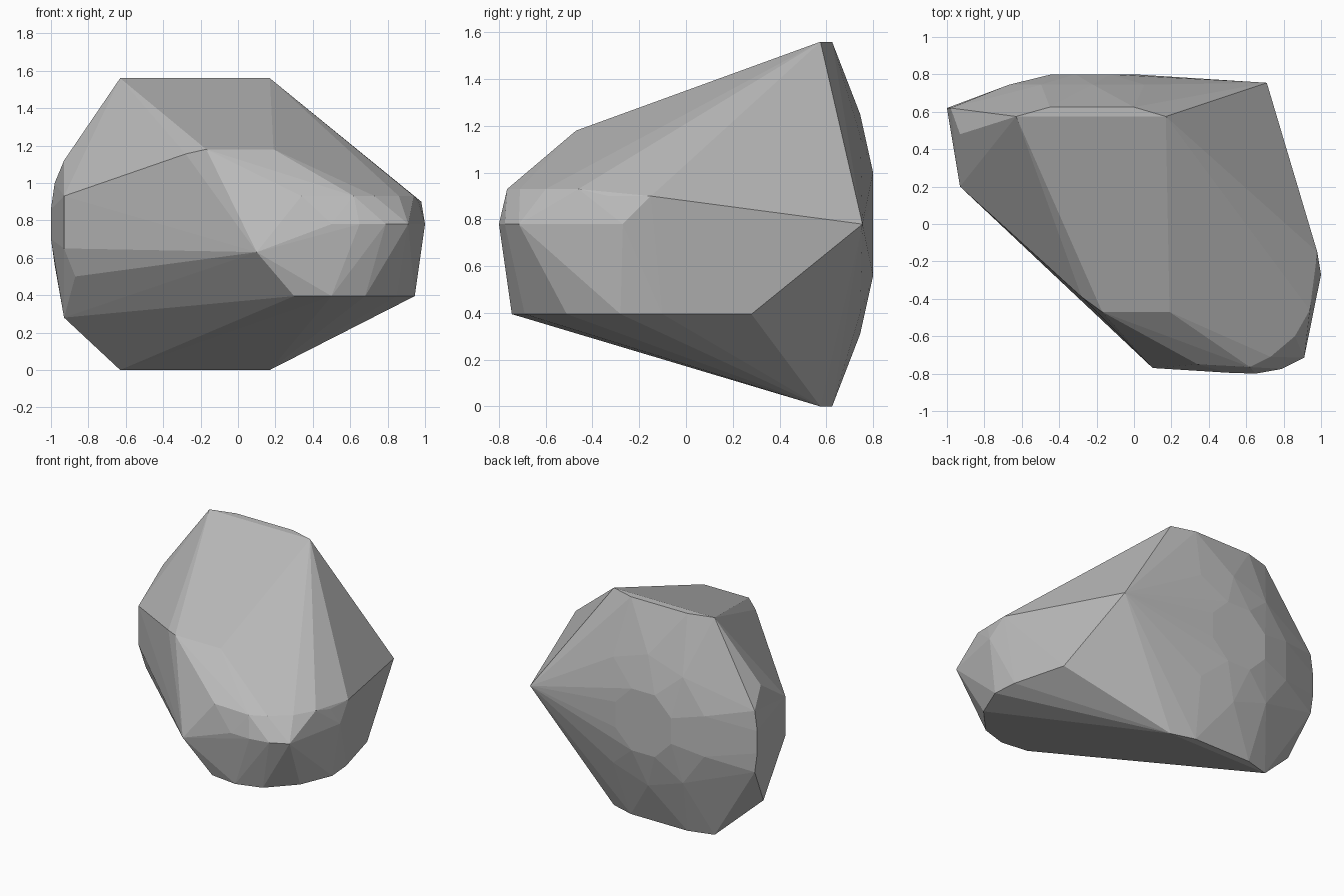
import bpy
import bmesh
from math import sin, cos, pi

default_cube = bpy.data.objects.get("Cube")
if default_cube:
    bpy.data.objects.remove(default_cube)

MIDDLE = 0.78      # height of the rock's middle plane
corners = []       # points that the faceted stone is wrapped around


def add_level(height, plan):
    """Add corners that share one height."""
    for x, y in plan:
        corners.append((x, y, height))


def add_mirrored(points):
    """Add corners above the middle plane and their reflections below it."""
    for x, y, z in points:
        corners.append((x, y, z))
        corners.append((x, y, 2 * MIDDLE - z))


def add_back_ring(radius, depth, count, turn):
    """Add a ring of corners to the rounded back."""
    for i in range(count):
        angle = 2 * pi * (i + turn) / count
        corners.append((-0.22 + radius * cos(angle), depth, MIDDLE + radius * sin(angle)))


# Top and bottom ridges, left rim and the pointed right rear corner
add_mirrored([
    (-0.63, 0.575, 1.56), (0.17, 0.575, 1.56),
    (-0.45, 0.625, 1.56), (0.0, 0.625, 1.56),
    (-1.0, 0.62, 0.86), (-0.98, 0.62, 1.0),
])
add_level(MIDDLE, [(0.71, 0.755)])
corners.extend([(-0.93, 0.48, 1.12), (-0.93, 0.45, 0.28), (-0.87, 0.2, 0.5)])

# Rounded back
add_back_ring(0.24, 0.8, 8, 0.5)
add_back_ring(0.47, 0.745, 10, 0.5)

# Long left flank and sloping brow
corners.extend([
    (-0.93, 0.2, 0.93), (-0.93, 0.2, 0.65),
    (-0.28, -0.39, 1.155), (0.1, -0.77, 0.63),
])
add_level(1.18, [(-0.17, -0.47), (0.19, -0.47)])

# Rounded nose: upper edge, widest girth and lower edge
add_level(0.93, [
    (0.34, -0.75), (0.62, -0.765), (0.73, -0.71),
    (0.86, -0.6), (0.94, -0.46),
])
add_level(0.9, [(0.965, -0.33), (0.98, -0.15)])
add_level(MIDDLE, [
    (0.5, -0.795), (0.65, -0.8), (0.79, -0.775),
    (0.91, -0.715), (1.0, -0.27),
])
add_level(0.395, [
    (0.3, -0.72), (0.5, -0.745), (0.68, -0.69), (0.85, -0.51),
    (0.945, -0.28), (0.93, -0.1), (0.83, 0.28),
])

# Wrap the corners in one flat-sided stone
bm = bmesh.new()
for corner in corners:
    bm.verts.new(corner)
hull = bmesh.ops.convex_hull(bm, input=bm.verts[:])
unused = {v for v in bm.verts if not v.link_faces}
bmesh.ops.delete(bm, geom=list(unused), context='VERTS')
bmesh.ops.recalc_face_normals(bm, faces=bm.faces[:])

mesh = bpy.data.meshes.new("rock")
bm.to_mesh(mesh)
bm.free()
for face in mesh.polygons:
    face.use_smooth = False

rock = bpy.data.objects.new("rock", mesh)
bpy.context.collection.objects.link(rock)

# Plain grey stone
stone = bpy.data.materials.new("stone grey")
stone.use_nodes = True
grey = (0.5, 0.5, 0.5, 1.0)
stone.diffuse_color = grey
stone.node_tree.nodes["Principled BSDF"].inputs["Base Color"].default_value = grey
mesh.materials.append(stone)
